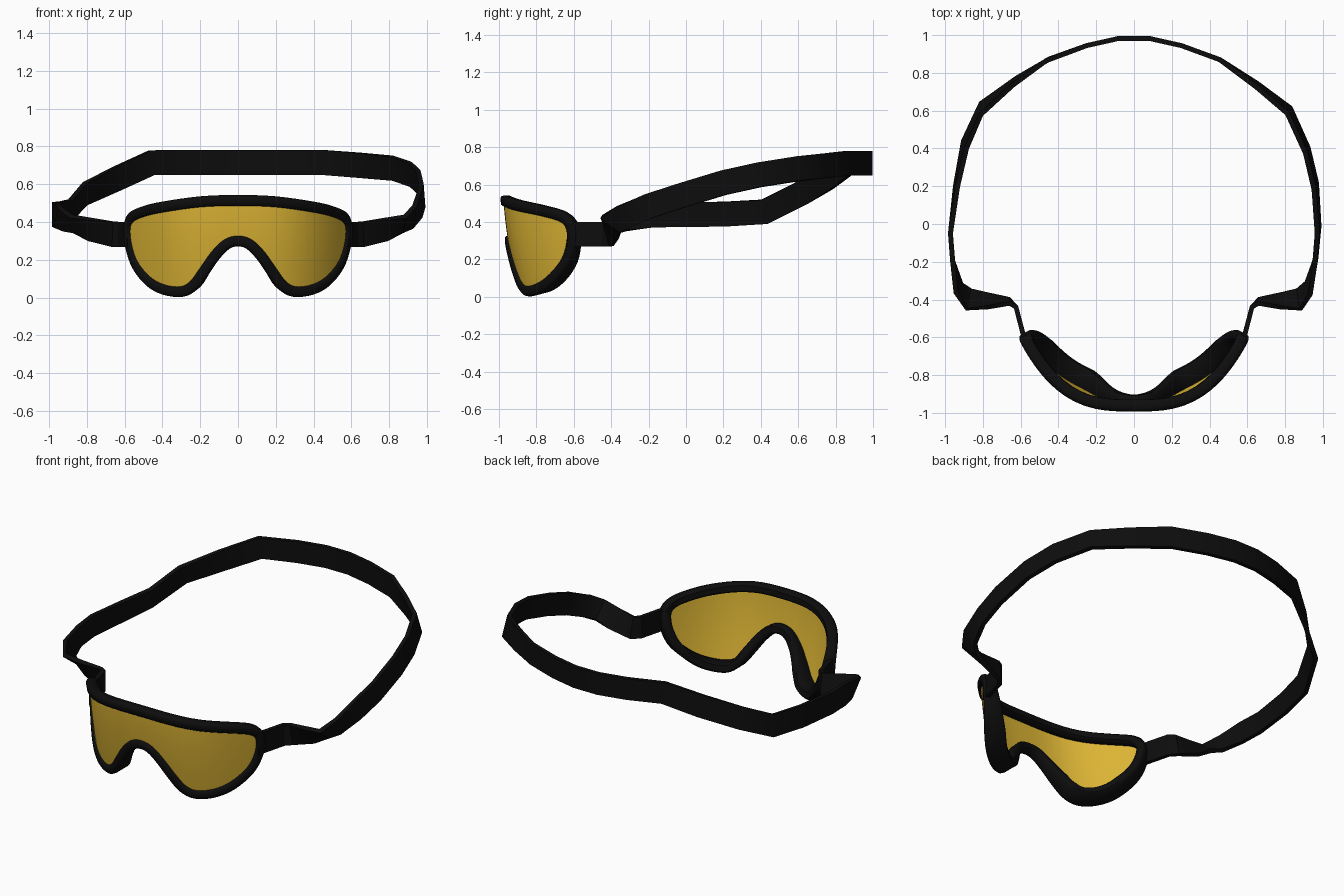
import bpy, bmesh, math
from mathutils import Vector

if "Cube" in bpy.data.objects:
    bpy.data.objects.remove(bpy.data.objects["Cube"])


def material(name, rgb):
    m = bpy.data.materials.new(name)
    m.diffuse_color = (*rgb, 1)
    m.use_nodes = True
    m.node_tree.nodes["Principled BSDF"].inputs["Base Color"].default_value = m.diffuse_color
    return m


BLACK = material("black rubber", (0.004, 0.004, 0.004))
AMBER = material("amber lens", (0.72, 0.46, 0.035))


def finish(name, bm, mat, angle):
    bmesh.ops.recalc_face_normals(bm, faces=bm.faces)
    me = bpy.data.meshes.new(name)
    bm.to_mesh(me)
    bm.free()
    me.materials.append(mat)
    ob = bpy.data.objects.new(name, me)
    bpy.context.collection.objects.link(ob)
    bpy.context.view_layer.objects.active = ob
    ob.select_set(True)
    bpy.ops.object.shade_smooth_by_angle(angle=math.radians(angle))
    ob.select_set(False)


def sweep(name, rings, closed, mat, angle):
    """Skin a list of cross-section rings."""
    bm = bmesh.new()
    vs = [[bm.verts.new(p) for p in r] for r in rings]
    k = len(vs[0])
    for i in range(len(vs) if closed else len(vs) - 1):
        a, b = vs[i], vs[(i + 1) % len(vs)]
        for j in range(k):
            bm.faces.new((a[j], a[(j + 1) % k], b[(j + 1) % k], b[j]))
    if not closed:
        bm.faces.new(vs[0])
        bm.faces.new(vs[-1])
    finish(name, bm, mat, angle)


# Curved face surface that the lens and frame follow
def tilt(z):
    return max(0.0, (0.52 - z) / 0.5)


def on_face(x, z):
    return Vector((x, -0.975 + 1.736 * abs(x) ** 3 + 0.08 * tilt(z) ** 1.5, z))


def face_normal(x, z):
    return Vector((5.208 * x * abs(x), -1, -0.24 * tilt(z) ** 0.5)).normalized()


# Goggle outline (right half, mirrored) smoothed into a closed loop
half = [(0, .513), (.2, .506), (.4, .478), (.5, .455), (.562, .425), (.584, .37),
        (.575, .27), (.54, .17), (.47, .085), (.39, .042), (.3, .032), (.235, .066),
        (.18, .14), (.12, .225), (.06, .283), (0, .3)]
ctrl = [Vector(p) for p in half + [(-x, z) for x, z in half[-2:0:-1]]]
outline = []
n = len(ctrl)
for i in range(n):
    p0, p1, p2, p3 = (ctrl[(i + d) % n] for d in (-1, 0, 1, 2))
    for s in range(4):
        t = s / 4
        outline.append(0.5 * (2 * p1 + (p2 - p0) * t + (2 * p0 - 5 * p1 + 4 * p2 - p3) * t * t
                              + (3 * p1 - p0 - 3 * p2 + p3) * t ** 3))

# Lens: flat outline, cut into a grid and bent
bm = bmesh.new()
bm.faces.new([bm.verts.new((p.x, 0, p.y)) for p in outline])
bmesh.ops.triangulate(bm, faces=bm.faces[:])
cuts = [((i * 0.04, 0, 0), (1, 0, 0)) for i in range(-14, 15)]
cuts += [((0, 0, i * 0.08), (0, 0, 1)) for i in range(1, 7)]
for co, no in cuts:
    bmesh.ops.bisect_plane(bm, geom=bm.verts[:] + bm.edges[:] + bm.faces[:],
                           dist=1e-5, plane_co=co, plane_no=no)
for v in bm.verts:
    v.co = on_face(v.co.x, v.co.z)
finish("lens", bm, AMBER, 60)

# Frame: rounded section swept round the outline, deeper towards the cheeks
rings = []
m = len(outline)
for i, p in enumerate(outline):
    q0, q1 = outline[i - 1], outline[(i + 1) % m]
    t = (on_face(*q1) - on_face(*q0)).normalized()
    nrm = face_normal(*p)
    out = nrm.cross(t).normalized()
    d = 0.045 + 0.06 * min(1, max(0, (0.42 - p.y) / 0.3)) * min(1, abs(p.x) / 0.25)
    sec = [(-.027, .004), (-.02, .014), (.014, .018), (.026, .01), (.03, -.005),
           (.028, -d + .012), (.018, -d), (-.016, -d), (-.026, -d + .012)]
    rings.append([on_face(*p) + out * u + nrm * w for u, w in sec])
sweep("frame", rings, True, BLACK, 50)

# Strap path: x, y, z, outward lean of the top edge in degrees
clip = [(.575, -.63, .335, 0), (.625, -.44, .335, 0), (.66, -.41, .335, 8),
        (.78, -.405, .36, 32), (.875, -.40, .39, 50)]
right = clip + [(.925, -.34, .425, 20), (.96, -.2, .485, 0), (.975, -.03, .54, -4),
                (.96, .2, .61, -8), (.915, .39, .652, -10), (.82, .6, .685, -14),
                (.65, .735, .70, -8), (.455, .87, .715, 0), (.25, .945, .715, 0),
                (.08, .983, .715, 0)]
left = clip + [(.93, -.34, .415, 20), (.96, -.2, .435, 0), (.972, -.05, .44, 0),
               (.94, .2, .442, -5), (.895, .42, .455, -12), (.81, .61, .55, -16),
               (.63, .755, .635, -8), (.455, .87, .715, 0), (.25, .945, .715, 0),
               (.08, .983, .715, 0)]
path = right + [(-x, y, z, a) for x, y, z, a in reversed(left)]
pts = [Vector(p[:3]) for p in path]
rings = []
for i, p in enumerate(pts):
    a = (p - pts[i - 1]).normalized() if i else Vector()
    b = (pts[i + 1] - p).normalized() if i < len(pts) - 1 else Vector()
    t = (a + b).normalized()
    side = t.cross(Vector((0, 0, 1))).normalized()
    up = side.cross(t)
    lean = math.radians(path[i][3])
    u = (up * math.cos(lean) + side * math.sin(lean)) * 0.066
    w = (side * math.cos(lean) - up * math.sin(lean)) * 0.013
    rings.append([p + u + w, p + u - w, p - u - w, p - u + w])
sweep("strap", rings, False, BLACK, 30)
